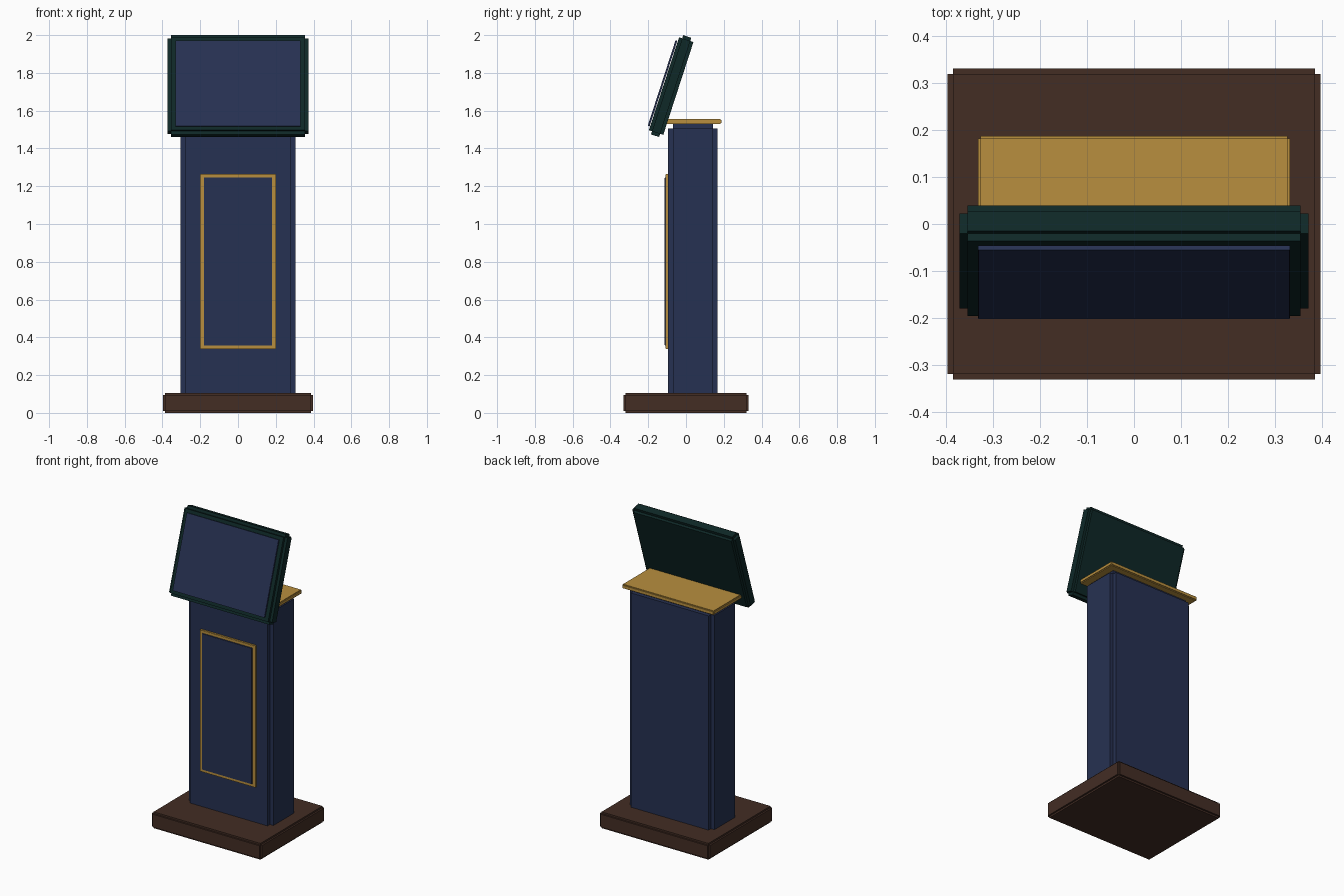
import bpy, bmesh, math
from mathutils import Matrix, Vector

if "Cube" in bpy.data.objects:
    bpy.data.objects.remove(bpy.data.objects["Cube"])


def material(name, rgb):
    """Flat colour from 0-255 sRGB values."""
    m = bpy.data.materials.new(name)
    lin = [((c / 255 + 0.055) / 1.055) ** 2.4 if c > 10 else c / 255 / 12.92 for c in rgb]
    m.diffuse_color = (*lin, 1)
    m.use_nodes = True
    m.node_tree.nodes["Principled BSDF"].inputs["Base Color"].default_value = m.diffuse_color
    return m


navy = material("navy", (38, 49, 82))
gold = material("gold", (184, 143, 62))
wood = material("dark_wood", (67, 45, 36))
green = material("dark_green", (14, 40, 39))


def stepped_box(name, size, centre, step, mat, tilt=0.0):
    """Three crossed boxes, each full length along one axis pair less a step, giving notched edges."""
    bm = bmesh.new()
    for axis in range(3):
        dims = [s if i == axis else s - 2 * step for i, s in enumerate(size)]
        bmesh.ops.create_cube(bm, size=1, matrix=Matrix.Diagonal((*dims, 1)))
    mesh = bpy.data.meshes.new(name)
    bm.to_mesh(mesh)
    bm.free()
    mesh.materials.append(mat)
    ob = bpy.data.objects.new(name, mesh)
    ob.location = centre
    ob.rotation_euler.x = tilt
    bpy.context.collection.objects.link(ob)
    return ob


# Plinth, column and shelf
stepped_box("base", (0.794, 0.662, 0.106), (0, 0, 0.053), 0.011, wood)
stepped_box("column", (0.61, 0.262, 1.45), (0, 0.036, 0.805), 0.025, navy)
stepped_box("shelf", (0.664, 0.302, 0.027), (0, 0.036, 1.5425), 0.005, gold)

# Gold-edged front panel
stepped_box("panel_trim", (0.40, 0.018, 0.926), (0, -0.099, 0.802), 0.002, gold)
stepped_box("front_panel", (0.362, 0.010, 0.889), (0, -0.109, 0.802), 0.002, navy)

# Tilted display head, with the screen plate held just off its front
tilt = -math.radians(18)
head = Vector((0, -0.0785, 1.73))
stepped_box("display_housing", (0.744, 0.080, 0.552), head, 0.0175, green, tilt)
offset = Matrix.Rotation(tilt, 3, 'X') @ Vector((0, -0.048, 0))
stepped_box("screen", (0.664, 0.010, 0.476), head + offset, 0.001, navy, tilt)
